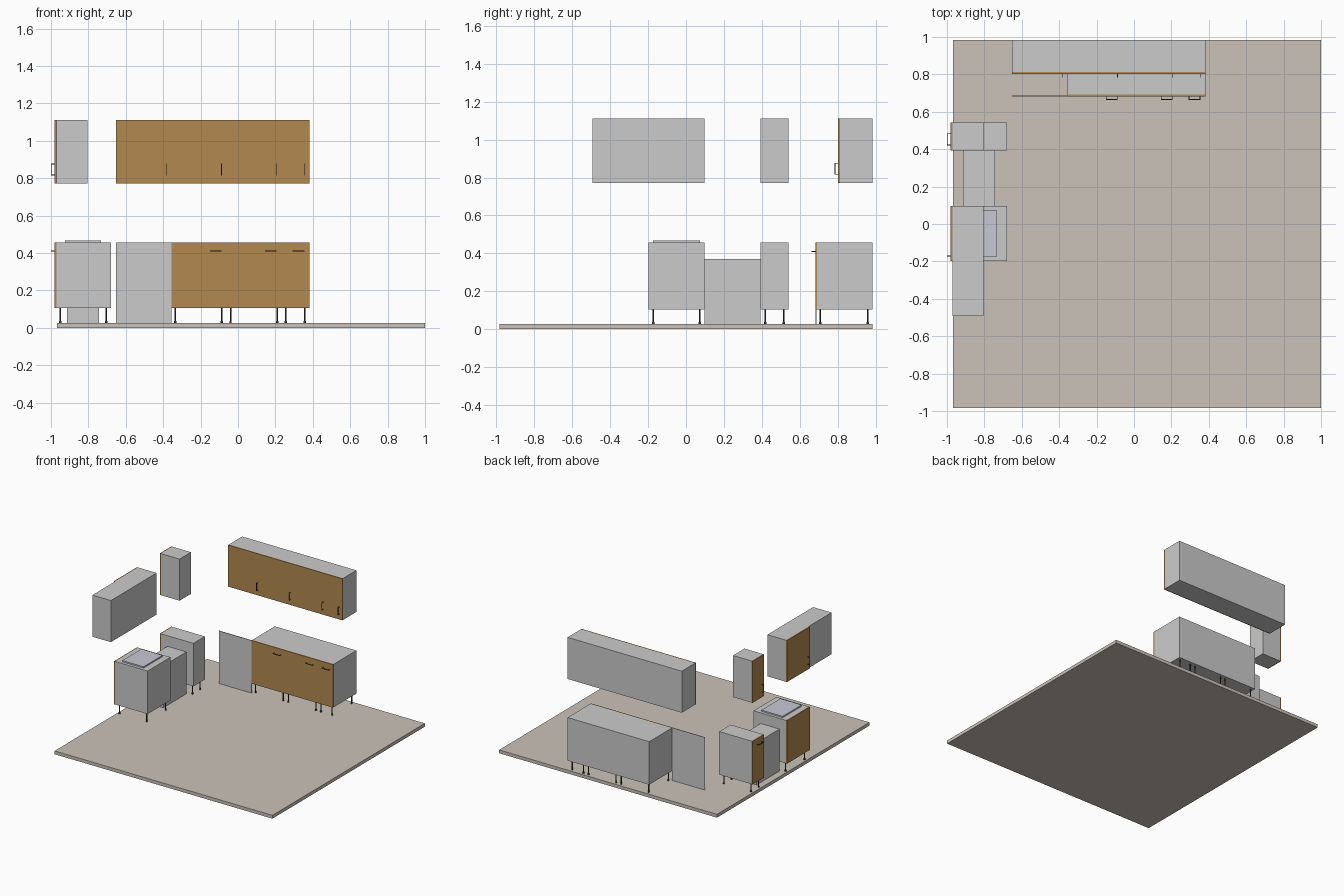
import bpy
from math import radians

if "Cube" in bpy.data.objects:
    bpy.data.objects.remove(bpy.data.objects["Cube"])


def material(name, r, g, b):
    m = bpy.data.materials.new(name)
    m.diffuse_color = (r, g, b, 1)
    m.use_nodes = True
    m.node_tree.nodes["Principled BSDF"].inputs["Base Color"].default_value = m.diffuse_color
    return m


WOOD = material("wood_front", 0.45, 0.25, 0.08)
FLOOR = material("floor_stone", 0.60, 0.54, 0.48)
DARK = material("dark_metal", 0.05, 0.045, 0.04)
GLASS = material("hob_glass", 0.58, 0.58, 0.66)
STEEL = material("panel_grey", 0.64, 0.64, 0.64)

FZ = 0.027                 # floor top
BZ = (0.105, 0.457)        # base cabinet heights
WZ = (0.772, 1.112)        # wall cabinet heights
DOOR = 0.01                # door thickness
WIDE, NARROW = 0.295, 0.1475


def box(name, x, y, z, mat=None):
    bpy.ops.mesh.primitive_cube_add(
        size=1, location=[(a[0] + a[1]) / 2 for a in (x, y, z)])
    o = bpy.context.object
    o.name = name
    o.scale = [a[1] - a[0] for a in (x, y, z)]
    bpy.ops.object.transform_apply(location=False, rotation=False)
    if mat:
        o.data.materials.append(mat)
    return o


def leg(x, y):
    # slim post on a wider foot
    for name, r, z0, z1 in (("leg_post", 0.004, FZ, BZ[0]),
                            ("leg_foot", 0.0065, FZ, FZ + 0.01)):
        bpy.ops.mesh.primitive_cylinder_add(
            vertices=12, radius=r, depth=z1 - z0, location=(x, y, (z0 + z1) / 2))
        o = bpy.context.object
        o.name = name
        o.data.materials.append(DARK)
        bpy.ops.object.shade_smooth_by_angle(angle=radians(40))


def legs(x, y):
    for px in (x[0] + 0.021, x[1] - 0.025):
        for py in (y[0] + 0.025, y[1] - 0.025):
            leg(px, py)


# Along a run: u = position along the wall, d = distance from the door plane outwards.
def run_box(run, name, u, d, z, mat=None):
    side, plane = run
    depth = (plane - d[1], plane - d[0])
    if side == "back":
        return box(name, u, depth, z, mat)
    return box(name, depth, u, z, mat)


def handle(run, u, z, vertical):
    # bar with two standoffs; (u, z) is the start corner
    length, t, out = 0.063, 0.002, 0.019
    ends = (0, length - 2 * t)
    if vertical:
        run_box(run, "handle_bar", (u - t, u + t), (out - 2 * t, out), (z, z + length), DARK)
        for e in ends:
            run_box(run, "handle_post", (u - t, u + t), (0, out - t), (z + e, z + e + 2 * t), DARK)
    else:
        run_box(run, "handle_bar", (u, u + length), (out - 2 * t, out), (z - t, z + t), DARK)
        for e in ends:
            run_box(run, "handle_post", (u + e, u + e + 2 * t), (0, out - t), (z - t, z + t), DARK)


box("floor", (-0.969, 1.0), (-0.984, 0.984), (0, FZ), FLOOR)

# Back run, doors facing the front
X0, X1, BACK = -0.651, 0.382, 0.984
base_run, wall_run = ("back", 0.682), ("back", 0.803)
x = X0
for i, w in enumerate((WIDE, WIDE, WIDE, NARROW)):
    span = (x, x + w)
    box("wall_cabinet", span, (0.803 + DOOR, BACK), WZ)
    run_box(wall_run, "wall_door", span, (-DOOR, 0), WZ, WOOD)
    handle(wall_run, x + w - 0.027, 0.815, True)
    if i == 0:
        # appliance front panel reaching the floor
        box("appliance_panel", span, (0.682, 0.687), (FZ, BZ[1]), STEEL)
    else:
        box("base_cabinet", span, (0.682 + DOOR, BACK), BZ)
        run_box(base_run, "base_door", span, (-DOOR, 0), BZ, WOOD)
        handle(base_run, x + w - 0.09, 0.41, False)
        legs(span, (0.682, BACK))
    x += w

# Left run, doors facing the outer left side
left = ("left", -0.981)
LX = -0.969 - 0.002
Y1, Y2 = (-0.198, 0.097), (0.394, 0.5415)


def left_door(name, y, z):
    box(name, (-0.981, LX), y, z, WOOD)
    return y


for y in (Y1, Y2):
    box("base_cabinet", (LX, -0.679), y, BZ)
    left_door("base_door", y, BZ)
    legs((LX, -0.679), y)
    box("wall_cabinet", (LX, -0.804), y, WZ)
    left_door("wall_door", y, WZ)
for y0 in (Y1[0], Y2[0]):
    # the outward direction is -x, same sign as the back run's -y
    handle(left, y0 + 0.027, 0.815, True)
handle(left, Y2[0] + 0.027, 0.41, False)

box("wall_cabinet_plain", (LX, -0.804), (-0.493, -0.198), WZ)
box("low_appliance", (-0.913, -0.743), (0.097, 0.394), (FZ, 0.37))
box("hob", (-0.925, -0.733), (-0.173, 0.073), (BZ[1], 0.468), GLASS)
